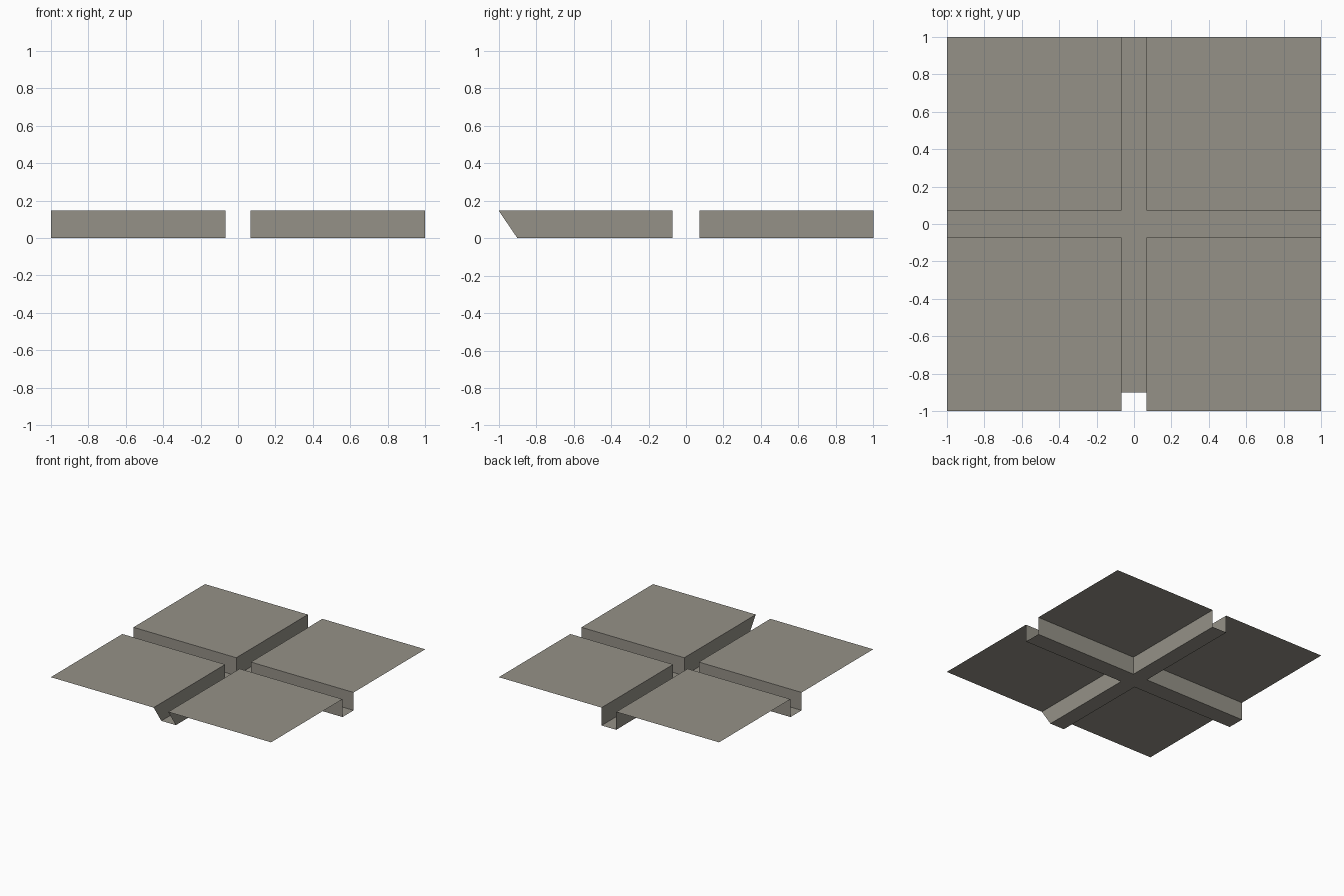
import bpy, bmesh

if "Cube" in bpy.data.objects:
    bpy.data.objects.remove(bpy.data.objects["Cube"])

H = 0.147            # height of the raised plates above the channel floor
AX, AY = 0.066, 0.072  # half widths of the two channels
CUT = 0.9            # channel floor is cut back here at the front

stone = bpy.data.materials.new("warm grey stone")
stone.diffuse_color = (0.30, 0.285, 0.245, 1)
stone.use_nodes = True
stone.node_tree.nodes["Principled BSDF"].inputs["Base Color"].default_value = stone.diffuse_color


def sheet(name, quads):
    """Object made of flat quads, welded where they meet."""
    bm = bmesh.new()
    for q in quads:
        bm.faces.new([bm.verts.new(p) for p in q])
    bmesh.ops.remove_doubles(bm, verts=bm.verts, dist=1e-5)
    me = bpy.data.meshes.new(name)
    bm.to_mesh(me)
    bm.free()
    me.materials.append(stone)
    ob = bpy.data.objects.new(name, me)
    bpy.context.collection.objects.link(ob)
    return ob


def flat(x0, x1, y0, y1, z):
    return [(x0, y0, z), (x1, y0, z), (x1, y1, z), (x0, y1, z)]


# Cross-shaped channel floor
sheet("channel_floor", [
    flat(-AX, AX, -AY, AY, 0),
    flat(-1, -AX, -AY, AY, 0),
    flat(AX, 1, -AY, AY, 0),
    flat(-AX, AX, AY, 1, 0),
    flat(-AX, AX, -CUT, -AY, 0),
])

# Four raised corner plates, each with its two channel walls
for sx, side in ((-1, "left"), (1, "right")):
    for sy, end in ((-1, "front"), (1, "back")):
        low = -CUT if sy < 0 else 1   # front walls slope back to the cut floor
        x, y = sx * AX, sy * AY
        quads = [
            [(x, y, H), (sx, y, H), (sx, sy, H), (x, sy, H)],   # plate
            [(x, y, 0), (x, y, H), (x, sy, H), (x, low, 0)],    # long channel wall
            [(x, y, 0), (sx, y, 0), (sx, y, H), (x, y, H)],     # cross channel wall
        ]
        if sx * sy < 0:               # keep faces turned up and into the channel
            quads = [q[::-1] for q in quads]
        sheet(f"{end}_{side}_plate", quads)
